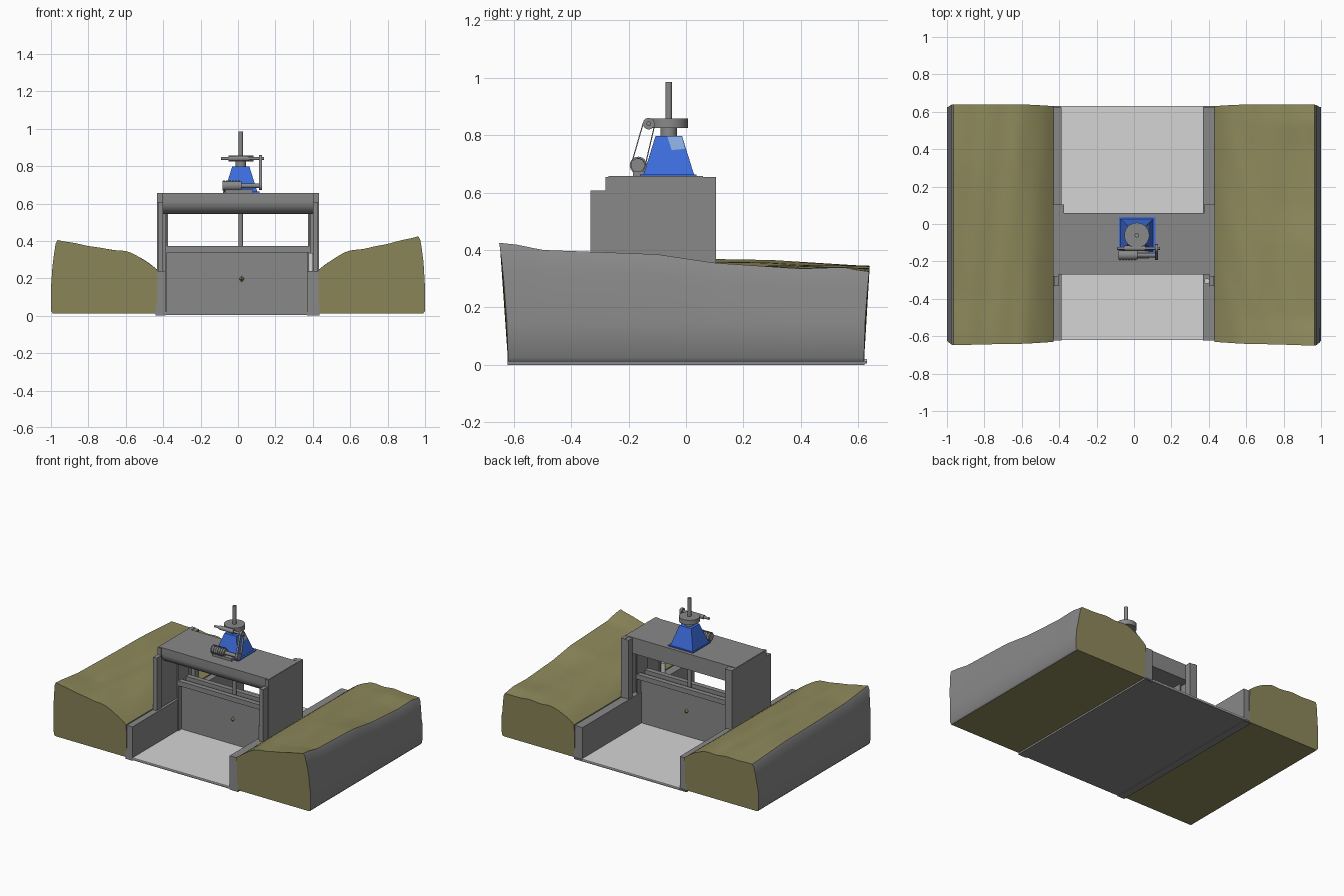
import bpy, bmesh, math
from mathutils import Vector

if "Cube" in bpy.data.objects:
    bpy.data.objects.remove(bpy.data.objects["Cube"])


def mat(name, col):
    m = bpy.data.materials.new(name)
    m.diffuse_color = (*col, 1)
    m.use_nodes = True
    m.node_tree.nodes["Principled BSDF"].inputs["Base Color"].default_value = m.diffuse_color
    return m


GREY = mat("concrete_grey", (0.25, 0.25, 0.25))
GRASS = mat("grass_olive", (0.27, 0.25, 0.105))
LIGHT = mat("light_grey", (0.66, 0.66, 0.66))
BLUE = mat("machine_blue", (0.045, 0.15, 0.72))
PALE = mat("pale_blue", (0.25, 0.40, 0.72))


def make(name, bm, *mats, smooth=False):
    bmesh.ops.recalc_face_normals(bm, faces=bm.faces)
    me = bpy.data.meshes.new(name)
    bm.to_mesh(me)
    bm.free()
    for m in mats:
        me.materials.append(m)
    ob = bpy.data.objects.new(name, me)
    bpy.context.collection.objects.link(ob)
    if smooth:
        bpy.context.view_layer.objects.active = ob
        ob.select_set(True)
        bpy.ops.object.shade_smooth_by_angle(angle=math.radians(40))
        ob.select_set(False)
    return ob


def box(name, x, y, z, m=GREY):
    bm = bmesh.new()
    bmesh.ops.create_cube(bm, size=1)
    for v in bm.verts:
        v.co = Vector([(r[0] + r[1]) / 2 + c * (r[1] - r[0]) for r, c in zip((x, y, z), v.co)])
    return make(name, bm, m)


def rod(name, a, b, r, m=GREY, n=24):
    a, b = Vector(a), Vector(b)
    bm = bmesh.new()
    bmesh.ops.create_cone(bm, cap_ends=True, segments=n, radius1=r, radius2=r, depth=(b - a).length)
    q = Vector((0, 0, 1)).rotation_difference(b - a)
    for v in bm.verts:
        v.co = q @ v.co + (a + b) / 2
    return make(name, bm, m, smooth=True)


def prism(name, yz, x0, x1, m=GREY):
    bm = bmesh.new()
    f = bm.faces.new([bm.verts.new((x0, y, z)) for y, z in yz])
    g = bmesh.ops.extrude_face_region(bm, geom=[f])["geom"]
    for v in g:
        if isinstance(v, bmesh.types.BMVert):
            v.co.x = x1
    return make(name, bm, m, smooth=True)


def interp(pts, t):
    for (a, p), (b, q) in zip(pts, pts[1:]):
        if t <= b:
            return p + (q - p) * max(0, (t - a) / (b - a))
    return pts[-1][1]


# Grassy banks, lofted along y, with grey side walls
def bank(name, side, rim):
    bm = bmesh.new()
    ny, nx = 40, 22
    rings = []
    for j in range(ny + 1):
        y = -0.62 + 1.24 * j / ny
        top_h = interp(rim, y)
        sec = [(0.43, 0.012)]
        for i in range(nx + 1):
            t = i / nx
            s = min(t / 0.4, 1)
            h = 0.245 + 0.09 * s * (2 - s) + (top_h - 0.335) * t ** 1.6
            h += 0.005 * math.sin(17 * t + 5 * y * side) * math.sin(9 * y + 4 * t) * math.sin(math.pi * t)
            sec.append((0.43 + 0.535 * t, h))
        sec += [(0.975, top_h - 0.02), (0.983, top_h - 0.07), (0.992, top_h - 0.14),
                (1.0, 0.15), (1.0, 0.025), (0.99, 0.012)]
        ring = []
        for x, z in sec:
            lean = 0.0
            if j in (0, ny):
                lean = (0.03 * (z / 0.42) ** 2) * (-1 if j == 0 else 1)
            ring.append(bm.verts.new((side * x, y + lean, z)))
        rings.append(ring)
    n = len(rings[0])
    for a, b in zip(rings, rings[1:]):
        for i in range(n):
            k = (i + 1) % n
            f = bm.faces.new((a[i], a[k], b[k], b[i]))
            # inner wall and outer lip are concrete
            f.material_index = 1 if i == 0 or nx < i < n - 1 else 0
    bm.faces.new(rings[0])
    bm.faces.new(rings[-1])
    make(name, bm, GRASS, GREY, smooth=True)


bank("right_bank", 1, [(-0.62, 0.425), (-0.5, 0.40), (-0.1, 0.385), (0.1, 0.355),
                       (0.4, 0.335), (0.55, 0.34), (0.62, 0.325)])
bank("left_bank", -1, [(-0.62, 0.405), (-0.4, 0.38), (0.0, 0.37), (0.3, 0.365), (0.62, 0.345)])

# Channel floor and side walls
box("channel_slab", (-0.43, 0.43), (-0.62, 0.63), (0.004, 0.014))
box("channel_floor", (-0.39, 0.37), (-0.62, 0.63), (0.014, 0.02), LIGHT)
box("left_channel_wall", (-0.44, -0.387), (-0.622, 0.622), (0, 0.238))
box("right_channel_wall", (0.37, 0.435), (-0.622, 0.622), (0, 0.238))

# Portal frame
for s, n in ((-1, "left"), (1, "right")):
    box(n + "_frame_panel", sorted((s * 0.405, s * 0.432)), (-0.28, 0.105), (0.1, 0.655))
    box(n + "_front_post", sorted((s * 0.40, s * 0.428)), (-0.332, -0.28), (0.1, 0.607))
    box(n + "_back_post", sorted((s * 0.375, s * 0.432)), (0.06, 0.103), (0.2, 0.652))
    box(n + "_gate_guide", sorted((s * 0.38, s * 0.39)), (-0.12, 0.0), (0.02, 0.56))
rod("level_tube", (0.39, -0.305, 0.238), (0.39, -0.305, 0.335), 0.014, LIGHT)
cove = [(-0.205 - 0.065 * math.cos(a), 0.61 - 0.065 * math.sin(a))
        for a in [math.pi / 2 * i / 8 for i in range(9)]]
prism("top_beam", [(-0.27, 0.657)] + cove + [(0.06, 0.545), (0.06, 0.657)], -0.43, 0.43)

# Sluice gate with top rails and marker
box("gate_leaf", (-0.387, 0.375), (-0.085, -0.035), (0.015, 0.345))
box("gate_front_rail", (-0.385, 0.385), (-0.12, -0.085), (0.338, 0.372))
box("gate_back_rail", (-0.385, 0.385), (-0.035, 0.0), (0.338, 0.372))
bm = bmesh.new()
bmesh.ops.create_cone(bm, segments=4, radius1=0.034, radius2=0, depth=0.038)
for v in bm.verts:
    v.co.z += 0.019
bmesh.ops.mirror(bm, geom=bm.verts[:] + bm.edges[:] + bm.faces[:], axis="Z", merge_dist=0.001)
for v in bm.verts:
    v.co = Vector((v.co.x + 0.02, v.co.y * 1.3 - 0.06, v.co.z + 0.197))
make("gate_marker", bm, GRASS)

# Gear pedestal
CX, CY = 0.015, -0.06
box("pedestal_plate", (-0.08, 0.115), (-0.16, 0.037), (0.655, 0.663), BLUE)
bm = bmesh.new()
bmesh.ops.create_cone(bm, cap_ends=True, segments=4, radius1=0.088 * 2 ** 0.5,
                      radius2=0.046 * 2 ** 0.5, depth=0.135)
for v in bm.verts:
    x, y = (v.co.x - v.co.y) / 2 ** 0.5, (v.co.x + v.co.y) / 2 ** 0.5
    v.co = Vector((x + CX, y + CY, v.co.z + 0.73))
make("pedestal", bm, BLUE)
bm = bmesh.new()
quad = [(-0.065, 0.795), (-0.015, 0.795), (-0.004, 0.752), (-0.05, 0.748)]
bm.faces.new([bm.verts.new((CX + 0.048 + (0.7975 - z) * 0.311, y, z)) for y, z in quad])
make("pedestal_window", bm, PALE)

# Stem, collar and gear wheel
rod("lifting_stem", (CX, CY, 0.34), (CX, CY, 0.985), 0.012)
rod("collar", (CX, CY, 0.795), (CX, CY, 0.826), 0.029)
rod("gear_wheel", (CX, CY, 0.825), (CX, CY, 0.858), 0.067, n=40)

# Worm shaft, motor and drive belt
rod("worm_shaft", (-0.09, -0.13, 0.84), (0.138, -0.13, 0.84), 0.008)
rod("worm", (-0.05, -0.13, 0.84), (0.06, -0.13, 0.84), 0.014)
rod("motor", (-0.082, -0.166, 0.695), (0.02, -0.166, 0.695), 0.025)
for i in range(6):
    x = -0.078 + i * 0.016
    rod(f"motor_fin_{i + 1}", (x, -0.166, 0.695), (x + 0.006, -0.166, 0.695), 0.03)
rod("motor_shaft", (0.02, -0.166, 0.695), (0.125, -0.166, 0.695), 0.012)
box("motor_foot", (-0.07, 0.08), (-0.185, -0.14), (0.657, 0.675))
rod("upper_pulley", (0.112, -0.13, 0.84), (0.128, -0.13, 0.84), 0.02)
rod("lower_pulley", (0.112, -0.168, 0.695), (0.128, -0.168, 0.695), 0.024)
for n, a, b in (("front", (-0.15, 0.845), (-0.192, 0.70)), ("back", (-0.111, 0.836), (-0.145, 0.69))):
    prism(n + "_belt_run", [a, (a[0] + 0.004, a[1]), (b[0] + 0.004, b[1]), b], 0.113, 0.127)
